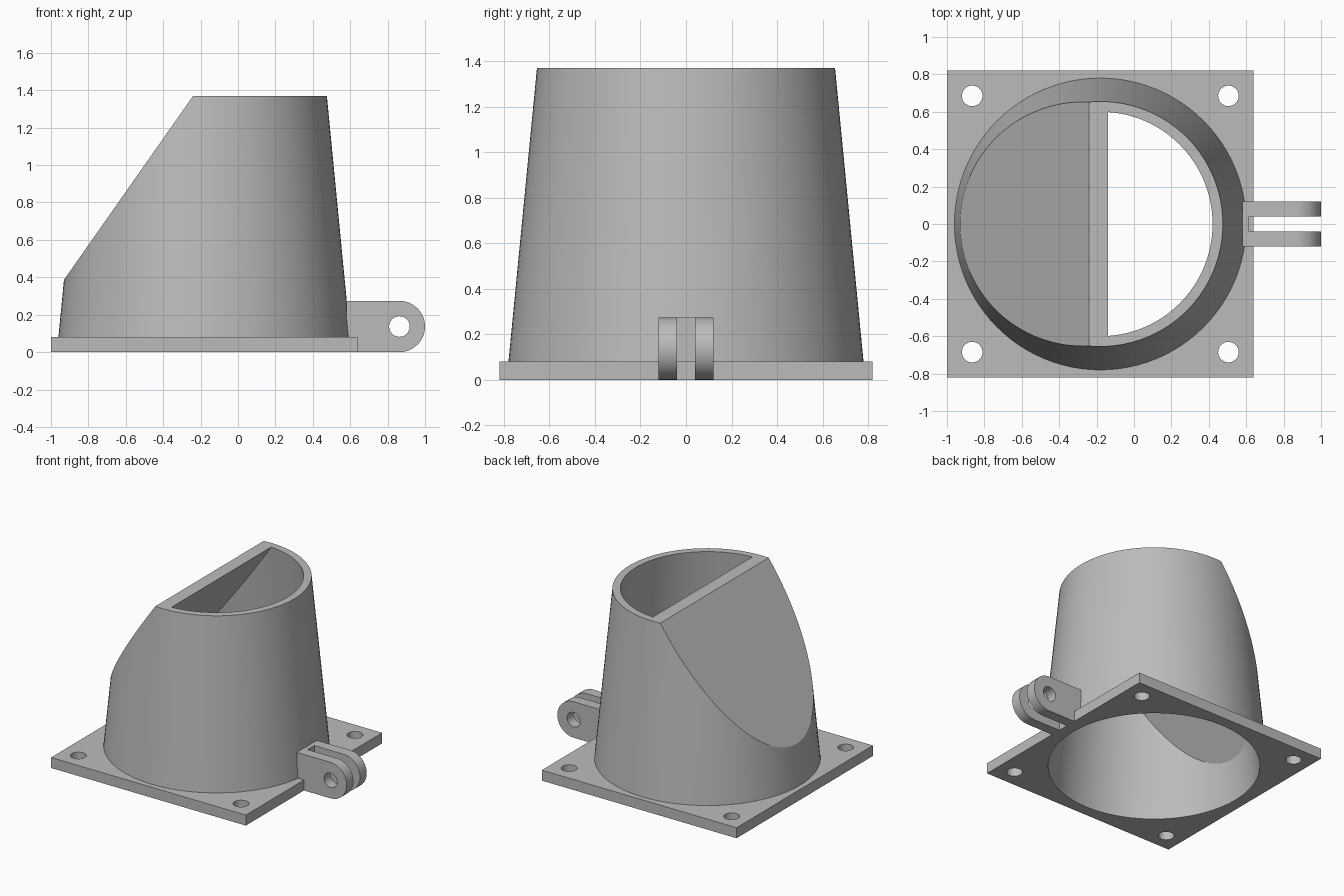
import bpy, bmesh
from math import cos, sin, pi, radians
from mathutils import Matrix, Vector

if "Cube" in bpy.data.objects:
    bpy.data.objects.remove(bpy.data.objects["Cube"])

GREY = 0.5
CX = -0.18          # funnel and plate axis
TOP = 1.37          # funnel rim height
PLATE = 0.08        # plate thickness
TAPER = 0.097       # radius lost per unit of height

grey = bpy.data.materials.new("plain grey")
grey.use_nodes = True
grey.diffuse_color = (GREY, GREY, GREY, 1)
grey.node_tree.nodes["Principled BSDF"].inputs["Base Color"].default_value = (GREY, GREY, GREY, 1)


def finish(name, bm):
    bmesh.ops.recalc_face_normals(bm, faces=bm.faces)
    mesh = bpy.data.meshes.new(name)
    bm.to_mesh(mesh)
    bm.free()
    mesh.materials.append(grey)
    obj = bpy.data.objects.new(name, mesh)
    bpy.context.collection.objects.link(obj)
    return obj


def box(name, x0, x1, y, z0, z1):
    bm = bmesh.new()
    size = Matrix.Diagonal((x1 - x0, 2 * y, z1 - z0, 1))
    place = Matrix.Translation(((x0 + x1) / 2, 0, (z0 + z1) / 2))
    bmesh.ops.create_cube(bm, size=1, matrix=place @ size)
    return finish(name, bm)


def cylinder(name, radius, depth, place):
    bm = bmesh.new()
    bmesh.ops.create_cone(bm, cap_ends=True, segments=32, radius1=radius,
                          radius2=radius, depth=depth, matrix=place)
    return finish(name, bm)


def sliced_cone(name, base_radius, z0, z1, slice_x):
    """Tapered solid with a sloping slice that meets the rim height at slice_x."""
    bm = bmesh.new()
    bmesh.ops.create_cone(bm, cap_ends=True, segments=96,
                          radius1=base_radius - TAPER * z0,
                          radius2=base_radius - TAPER * z1, depth=z1 - z0,
                          matrix=Matrix.Translation((CX, 0, (z0 + z1) / 2)))
    cut = bmesh.ops.bisect_plane(bm, geom=bm.verts[:] + bm.edges[:] + bm.faces[:],
                                 plane_co=(slice_x, 0, TOP),
                                 plane_no=Vector((-0.99, 0, 0.695)), clear_outer=True)
    edges = [e for e in cut["geom_cut"] if isinstance(e, bmesh.types.BMEdge)]
    bmesh.ops.contextual_create(bm, geom=edges)
    return finish(name, bm)


def carve(obj, cutters):
    bpy.context.view_layer.objects.active = obj
    for cutter in cutters:
        mod = obj.modifiers.new("cut", "BOOLEAN")
        mod.operation = "DIFFERENCE"
        mod.solver = "EXACT"
        mod.object = cutter
        bpy.ops.object.modifier_apply(modifier=mod.name)


# Hollow funnel with a sloping side
bore = sliced_cone("bore_cutter", 0.733, -0.1, TOP + 0.1, -0.14)
funnel = sliced_cone("funnel", 0.788, PLATE, TOP, -0.24)
carve(funnel, [bore])

# Square base plate with the bore and four screw holes
plate = box("base_plate", -1, 0.64, 0.82, 0, PLATE)
screws = [cylinder("screw_cutter", 0.055, 0.5,
                   Matrix.Translation((CX + sx * 0.685, sy * 0.685, 0)))
          for sx in (-1, 1) for sy in (-1, 1)]
carve(plate, [bore] + screws)

# Forked hinge bracket with rounded ears
R, PIN_X = 0.137, 0.863
bm = bmesh.new()
outline = [(0.58, 2 * R), (0.58, 0)]
outline += [(PIN_X + R * cos(a), R + R * sin(a))
            for a in (pi * (i / 24 - 0.5) for i in range(25))]
face = bm.faces.new([bm.verts.new((x, -0.12, z)) for x, z in outline])
ext = bmesh.ops.extrude_face_region(bm, geom=[face])
bmesh.ops.translate(bm, vec=(0, 0.24, 0),
                    verts=[v for v in ext["geom"] if isinstance(v, bmesh.types.BMVert)])
bracket = finish("hinge_bracket", bm)
slot = box("slot_cutter", 0.615, 1.2, 0.04, -0.1, 0.5)
pin = cylinder("pin_cutter", 0.055, 0.6,
               Matrix.Translation((PIN_X, 0, R)) @ Matrix.Rotation(radians(90), 4, "X"))
carve(bracket, [slot, pin])

# Remove the cutters and shade the parts
for cutter in [bore, slot, pin] + screws:
    bpy.data.objects.remove(cutter)
for obj in (funnel, plate, bracket):
    bpy.ops.object.select_all(action="DESELECT")
    obj.select_set(True)
    bpy.context.view_layer.objects.active = obj
    bpy.ops.object.shade_smooth_by_angle(angle=radians(20))
